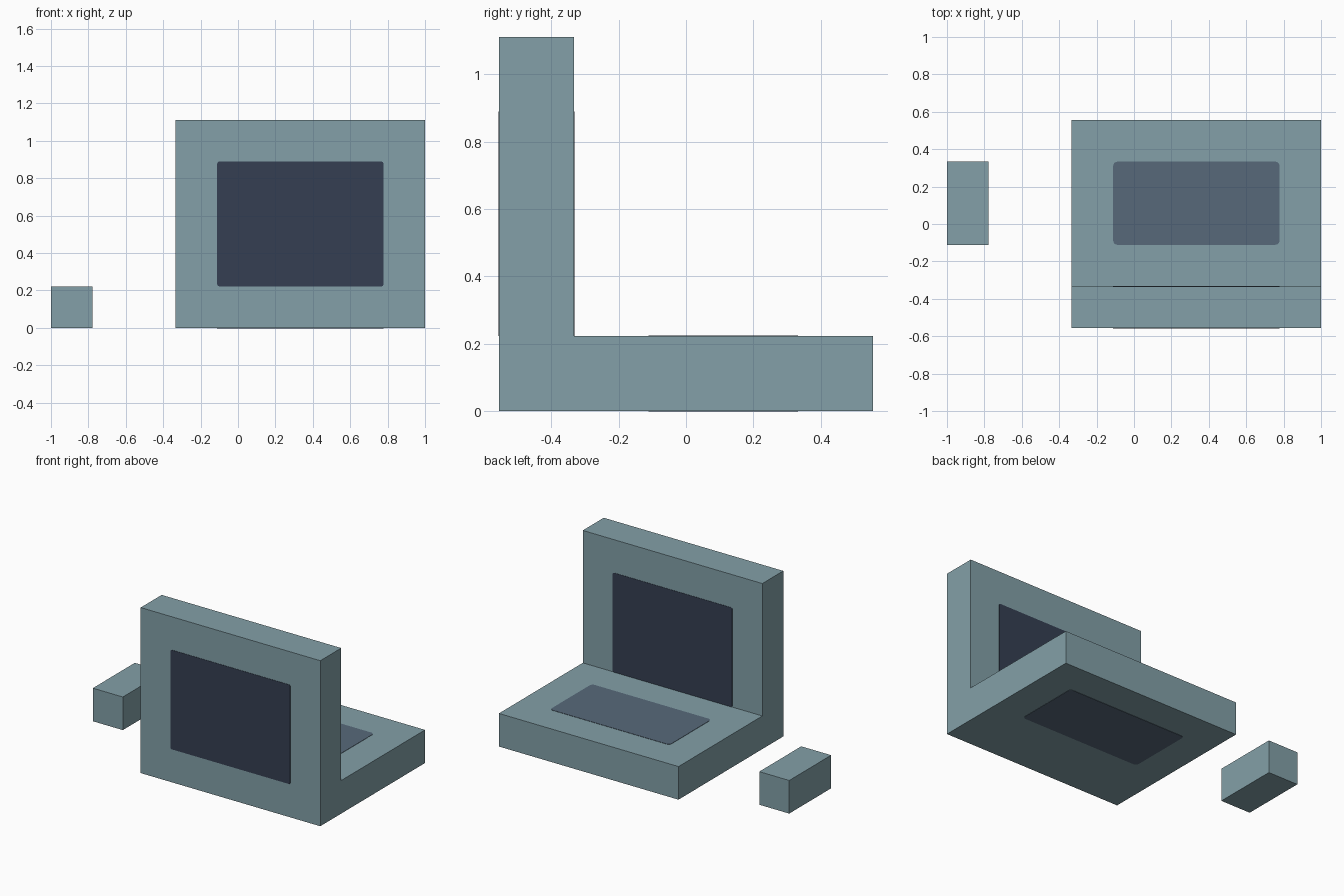
import bpy, bmesh, math
from mathutils import Vector

if "Cube" in bpy.data.objects:
    bpy.data.objects.remove(bpy.data.objects["Cube"])

U = 1 / 9  # modelling grid step


def material(name, rgb):
    lin = [((c / 255 + 0.055) / 1.055) ** 2.4 for c in rgb]
    m = bpy.data.materials.new(name)
    m.diffuse_color = (*lin, 1)
    m.use_nodes = True
    m.node_tree.nodes["Principled BSDF"].inputs["Base Color"].default_value = m.diffuse_color
    return m


BODY = material("grey_teal", (131, 160, 168))
SCREEN = material("dark_navy", (53, 63, 82))
KEYS = material("slate_blue", (87, 105, 122))


def extrude(name, points, vec, mat):
    """Prism made from a flat outline pushed along vec."""
    bm = bmesh.new()
    face = bm.faces.new([bm.verts.new(p) for p in points])
    res = bmesh.ops.extrude_face_region(bm, geom=[face], use_keep_orig=True)
    verts = [g for g in res["geom"] if isinstance(g, bmesh.types.BMVert)]
    bmesh.ops.translate(bm, verts=verts, vec=Vector(vec))
    bmesh.ops.recalc_face_normals(bm, faces=bm.faces)
    me = bpy.data.meshes.new(name)
    bm.to_mesh(me)
    bm.free()
    me.materials.append(mat)
    ob = bpy.data.objects.new(name, me)
    bpy.context.collection.objects.link(ob)
    return ob


def rounded(x0, x1, v0, v1, r, n=4):
    """Rounded rectangle outline."""
    corners = [(x1 - r, v1 - r), (x0 + r, v1 - r), (x0 + r, v0 + r), (x1 - r, v0 + r)]
    pts = []
    for q, (cx, cy) in enumerate(corners):
        for i in range(n + 1):
            a = math.pi / 2 * (q + i / n)
            pts.append((cx + r * math.cos(a), cy + r * math.sin(a)))
    return pts


# Laptop body: upright lid and flat base in one L profile
L = [(-5, 0), (5, 0), (5, 2), (-3, 2), (-3, 10), (-5, 10)]
extrude("laptop_body", [(-3 * U, y * U, z * U) for y, z in L], (12 * U, 0, 0), BODY)

# Mouse block
M = [(-9, -1), (-7, -1), (-7, 3), (-9, 3)]
extrude("mouse", [(x * U, y * U, 0) for x, y in M], (0, 0, 2 * U), BODY)

# Screen panels on both faces of the lid
T = 0.002
screen = rounded(-U, 7 * U, 2 * U, 8 * U, 0.011)
for name, y, d in (("screen_outer", -5 * U, -T), ("screen_inner", -3 * U, T)):
    extrude(name, [(x, y, z) for x, z in screen], (0, d, 0), SCREEN)

# Keyboard panels on top and underside of the base
keys = rounded(-U, 7 * U, -U, 3 * U, 0.022)
for name, z, d in (("keyboard_top", 2 * U, T), ("keyboard_underside", 0, -T)):
    extrude(name, [(x, y, z) for x, y in keys], (0, 0, d), KEYS)
